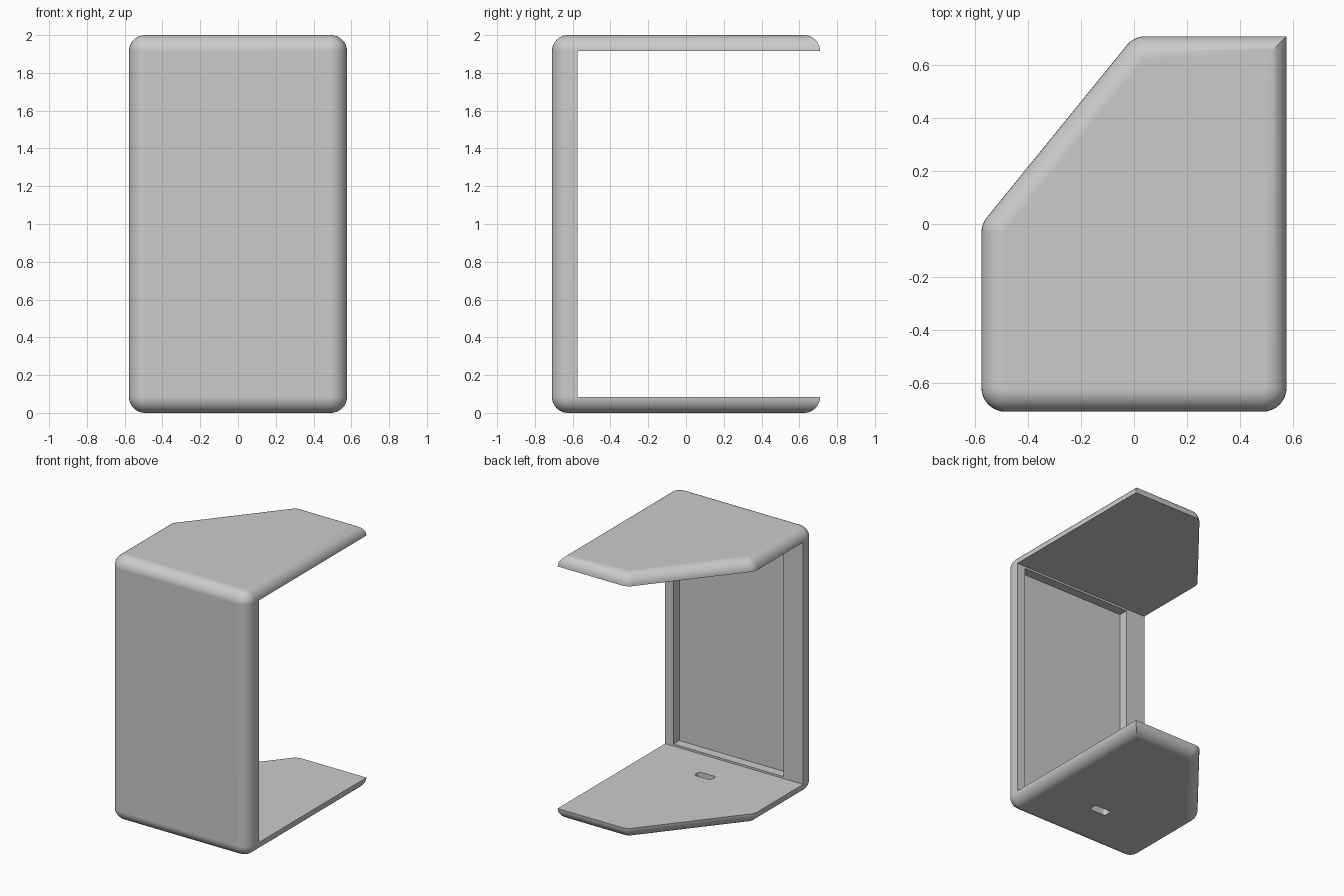
import bpy
import bmesh
from math import pi, tan
from mathutils import Vector

cube = bpy.data.objects.get("Cube")
if cube:
    bpy.data.objects.remove(cube, do_unlink=True)

HALF_X, HALF_Y, HEIGHT = 0.577, 0.71, 2.0
PLATE = 0.085          # thickness of top and bottom plates
WALL_BACK = -0.575     # inner face of the front wall
ROUND = 0.085          # rounding of the rims

grey = bpy.data.materials.new("light_grey")
grey.use_nodes = True
grey.diffuse_color = (0.6, 0.6, 0.6, 1)
grey.node_tree.nodes["Principled BSDF"].inputs["Base Color"].default_value = (0.6, 0.6, 0.6, 1)


def fillet(corners, steps=8):
    """Round each (x, y, radius) corner of a counter-clockwise outline."""
    outline = []
    for i, (x, y, r) in enumerate(corners):
        p = Vector((x, y))
        if r == 0:
            outline.append(p)
            continue
        a = (Vector(corners[i - 1][:2]) - p).normalized()
        b = (Vector(corners[(i + 1) % len(corners)][:2]) - p).normalized()
        turn = pi - a.angle(b)
        start = p + a * r * tan(turn / 2)
        end = p + b * r * tan(turn / 2)
        center = start + (b - a * a.dot(b)).normalized() * r
        for k in range(steps + 1):
            spoke = (start - center).slerp(end - center, k / steps)
            outline.append(center + spoke.normalized() * r)
    return outline


def prism(name, outline, z0, z1, rim=0):
    """Extrude an outline upwards and optionally round both rims."""
    bm = bmesh.new()
    base = bm.faces.new([bm.verts.new((p.x, p.y, z0)) for p in outline])
    grown = bmesh.ops.extrude_face_region(bm, geom=[base], use_keep_orig=True)
    top = [v for v in grown["geom"] if isinstance(v, bmesh.types.BMVert)]
    bmesh.ops.translate(bm, vec=(0, 0, z1 - z0), verts=top)
    bmesh.ops.recalc_face_normals(bm, faces=bm.faces)
    if rim:
        edges = [e for e in bm.edges if abs(e.verts[0].co.z - e.verts[1].co.z) < 1e-5]
        bmesh.ops.bevel(bm, geom=edges, offset=rim, offset_type='OFFSET', segments=8,
                        profile=0.5, affect='EDGES', clamp_overlap=False)
        bmesh.ops.recalc_face_normals(bm, faces=bm.faces)
    mesh = bpy.data.meshes.new(name)
    bm.to_mesh(mesh)
    bm.free()
    mesh.materials.append(grey)
    obj = bpy.data.objects.new(name, mesh)
    bpy.context.collection.objects.link(obj)
    return obj


def block(name, x0, x1, y0, y1, z0, z1, r=0):
    corners = [(x0, y0, r), (x1, y0, r), (x1, y1, r), (x0, y1, r)]
    return prism(name, fillet(corners), z0, z1)


# Rounded shell with one slanted corner and one sharp back corner
r = ROUND + 0.005
shell = prism("housing_shell", fillet([
    (-HALF_X, -HALF_Y, r), (HALF_X, -HALF_Y, r), (HALF_X, HALF_Y, 0),
    (0, HALF_Y, r), (-HALF_X, 0, r)]), 0, HEIGHT, ROUND)

# Open interior, shallow wall recess and slot through the floor
cutters = [
    block("interior_cutter", -1, 1, WALL_BACK, 1, PLATE, HEIGHT - PLATE),
    block("recess_cutter", -0.415, 0.507, -0.645, -0.5, 0.1, HEIGHT - 0.1),
    block("slot_cutter", -0.017, 0.123, -0.335, -0.27, -0.1, 0.2, 0.02),
]

bpy.context.view_layer.objects.active = shell
for cutter in cutters:
    cutter.hide_render = True
    cut = shell.modifiers.new(cutter.name, 'BOOLEAN')
    cut.operation = 'DIFFERENCE'
    cut.solver = 'EXACT'
    cut.object = cutter
    bpy.ops.object.modifier_apply(modifier=cut.name)
    bpy.data.objects.remove(cutter, do_unlink=True)

# Smooth rims with crisp inner edges
for obj in bpy.context.selected_objects:
    obj.select_set(False)
shell.select_set(True)
bpy.ops.object.shade_smooth_by_angle(angle=pi / 6)
weighted = shell.modifiers.new("even_shading", 'WEIGHTED_NORMAL')
weighted.keep_sharp = True
